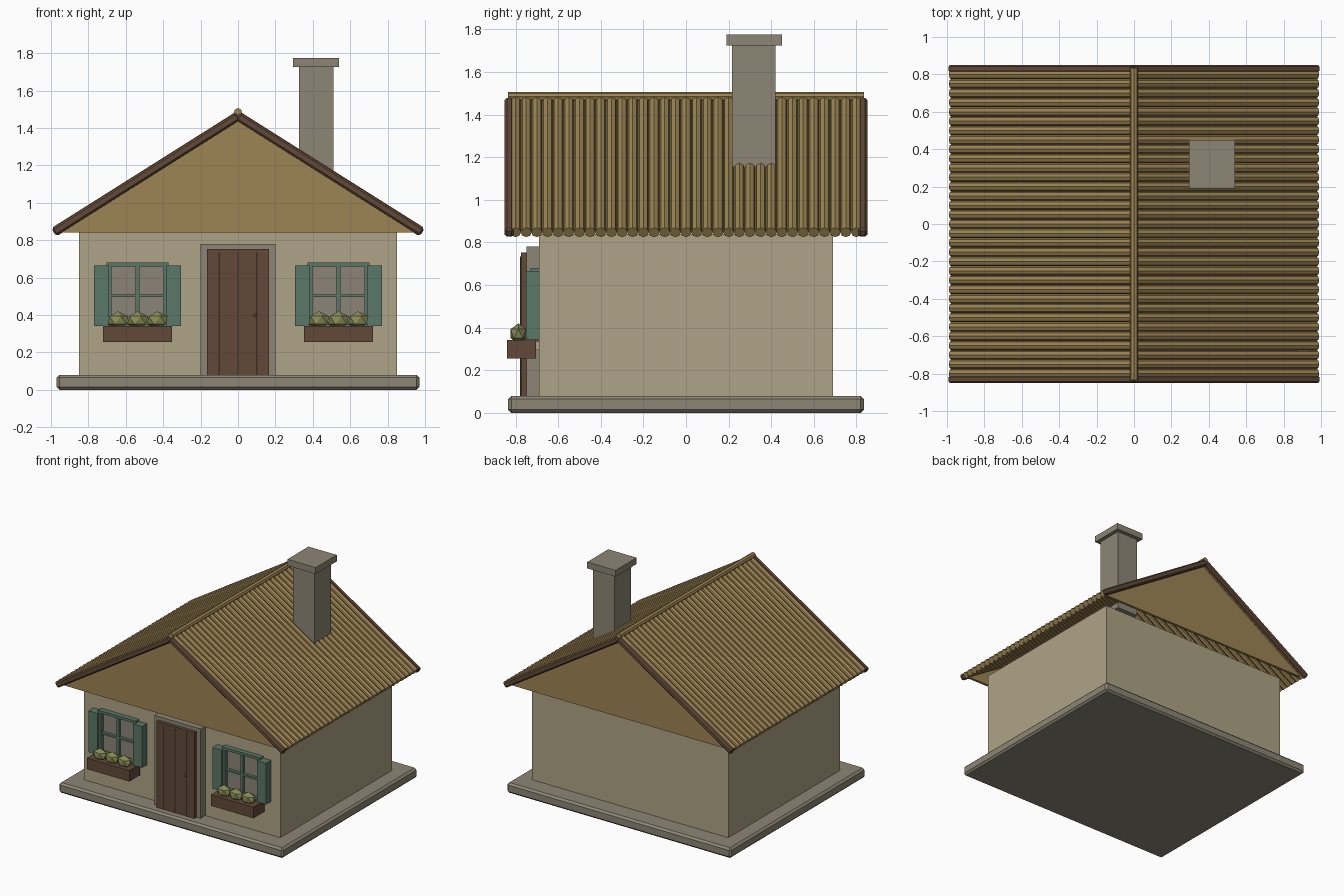
import bpy, bmesh, math
from mathutils import Matrix, Vector

cube = bpy.data.objects.get("Cube")
if cube:
    bpy.data.objects.remove(cube, do_unlink=True)


def material(name, r, g, b):
    """Flat material from 0-255 display values."""
    lin = [((v / 255 + 0.055) / 1.055) ** 2.4 for v in (r, g, b)] + [1.0]
    m = bpy.data.materials.new(name)
    m.use_nodes = True
    m.diffuse_color = lin
    bsdf = next(n for n in m.node_tree.nodes if n.type == "BSDF_PRINCIPLED")
    bsdf.inputs["Base Color"].default_value = lin
    bsdf.inputs["Roughness"].default_value = 0.9
    return m


STONE = material("stone_grey", 140, 134, 117)
PLASTER = material("plaster_cream", 174, 164, 134)
STRAW = material("straw_tan", 157, 133, 84)
WOOD = material("wood_brown", 98, 74, 56)
DARK = material("dark_groove", 58, 43, 33)
TEAL = material("painted_teal", 91, 119, 104)
GLASS = material("window_grey", 140, 132, 119)
LEAF = material("leaf_olive", 135, 139, 86)
BRASS = material("knob_brass", 150, 125, 70)


def finish(name, bm, mat, bevel=0):
    mesh = bpy.data.meshes.new(name)
    bm.to_mesh(mesh)
    bm.free()
    mesh.materials.append(mat)
    ob = bpy.data.objects.new(name, mesh)
    bpy.context.collection.objects.link(ob)
    if bevel:
        mod = ob.modifiers.new("bevel", "BEVEL")
        mod.width, mod.segments = bevel, 1
    return ob


def box(name, x, y, z, mat, bevel=0):
    """Box spanning the given (low, high) pairs."""
    bm = bmesh.new()
    size = [b - a for a, b in (x, y, z)]
    mid = Vector([(a + b) / 2 for a, b in (x, y, z)])
    bmesh.ops.create_cube(bm, size=1, matrix=Matrix.Translation(mid) @ Matrix.Diagonal((*size, 1)))
    return finish(name, bm, mat, bevel)


# Foundation and walls
box("foundation", (-.97, .97), (-.835, .835), (0, .08), STONE, .015)
box("walls", (-.85, .85), (-.69, .69), (.08, .84), PLASTER)

# Roof slopes
RIDGE, EAVE = Vector((0, 0, 1.463)), Vector((.985, 0, .842))
PITCH = math.atan2(RIDGE.z - EAVE.z, EAVE.x)
LENGTH = (EAVE - RIDGE).length


def slope_matrix(side, y, length):
    """Local z runs down the slope, centred on its middle."""
    mid = RIDGE + (EAVE - RIDGE).normalized() * length / 2
    turn = Matrix.Rotation(side * (math.pi / 2 + PITCH), 4, "Y")
    return Matrix.Translation((side * mid.x, y, mid.z)) @ turn


for side, label in ((1, "left"), (-1, "right")):
    # Reed bundles running from ridge to eave
    bm = bmesh.new()
    for i in range(33):
        bmesh.ops.create_cone(bm, cap_ends=True, segments=8, radius1=.026, radius2=.026,
                              depth=LENGTH - .01,
                              matrix=slope_matrix(side, (i - 16) * .05, LENGTH - .01))
    finish("roof_reeds_" + label, bm, STRAW)
    # Edge boards over the gables
    for y, end in ((-.83, "front"), (.83, "back")):
        bm = bmesh.new()
        bmesh.ops.create_cube(bm, size=1, matrix=slope_matrix(side, y, LENGTH)
                              @ Matrix.Diagonal((.046, .042, LENGTH, 1)))
        finish(f"{end}_barge_board_{label}", bm, WOOD, .01)

# Ridge pole
bm = bmesh.new()
bmesh.ops.create_cone(bm, cap_ends=True, segments=8, radius1=.022, radius2=.022, depth=1.67,
                      matrix=Matrix.Translation((0, 0, 1.484)) @ Matrix.Rotation(math.pi / 2, 4, "X"))
finish("ridge_pole", bm, STRAW)

# Gable panels
for y, end in ((-.81, "front"), (.79, "back")):
    bm = bmesh.new()
    face = bm.faces.new([bm.verts.new(p) for p in ((-.97, y, .84), (.97, y, .84), (0, y, 1.46))])
    ext = bmesh.ops.extrude_face_region(bm, geom=[face])
    moved = [v for v in ext["geom"] if isinstance(v, bmesh.types.BMVert)]
    bmesh.ops.translate(bm, verts=moved, vec=(0, .02, 0))
    bmesh.ops.recalc_face_normals(bm, faces=bm.faces)
    finish(end + "_gable", bm, STRAW)

# Chimney
box("chimney", (.325, .51), (.215, .42), (1.07, 1.73), STONE)
box("chimney_cap", (.295, .54), (.19, .45), (1.725, 1.775), STONE)

# Door
box("door_frame", (-.2, .2), (-.748, -.68), (.08, .78), STONE)
box("door", (-.165, .165), (-.775, -.74), (.08, .752), WOOD)
for i in (-1, 0, 1):
    box("door_groove", (i * .1 - .003, i * .1 + .003), (-.779, -.774), (.08, .735), DARK)
bm = bmesh.new()
bmesh.ops.create_icosphere(bm, subdivisions=1, radius=.01, matrix=Matrix.Translation((.09, -.782, .4)))
finish("door_knob", bm, BRASS)

# Windows with shutters and planters
for cx, label in ((.537, "left"), (-.537, "right")):
    def part(name, x0, x1, y, z, mat):
        return box(f"{label}_{name}", (cx + x0, cx + x1), y, z, mat)

    frame_y = (-.73, -.685)
    part("window_glass", -.15, .15, (-.7, -.685), (.34, .67), GLASS)
    part("frame_top", -.165, .165, frame_y, (.66, .68), TEAL)
    part("frame_bottom", -.165, .165, frame_y, (.34, .36), TEAL)
    part("mullion", -.01, .01, (-.722, -.685), (.35, .67), TEAL)
    part("crossbar", -.15, .15, (-.722, -.685), (.495, .51), TEAL)
    part("window_sill", -.15, .15, (-.71, -.685), (.295, .335), PLASTER)
    part("planter", -.184, .184, (-.84, -.705), (.255, .342), WOOD)
    for s in (-1, 1):
        a, b = sorted((s * .139, s * .165))
        part("frame_side", a, b, frame_y, (.34, .68), TEAL)
        a, b = sorted((s * .154, s * .232))
        part("shutter", a, b, (-.752, -.685), (.342, .665), TEAL)
    for i in (-1, 0, 1):
        bm = bmesh.new()
        bmesh.ops.create_icosphere(bm, subdivisions=1, radius=1,
                                   matrix=Matrix.Translation((cx + i * .105, -.787, .372))
                                   @ Matrix.Diagonal((.062, .042, .048, 1)))
        finish(label + "_plant", bm, LEAF)
